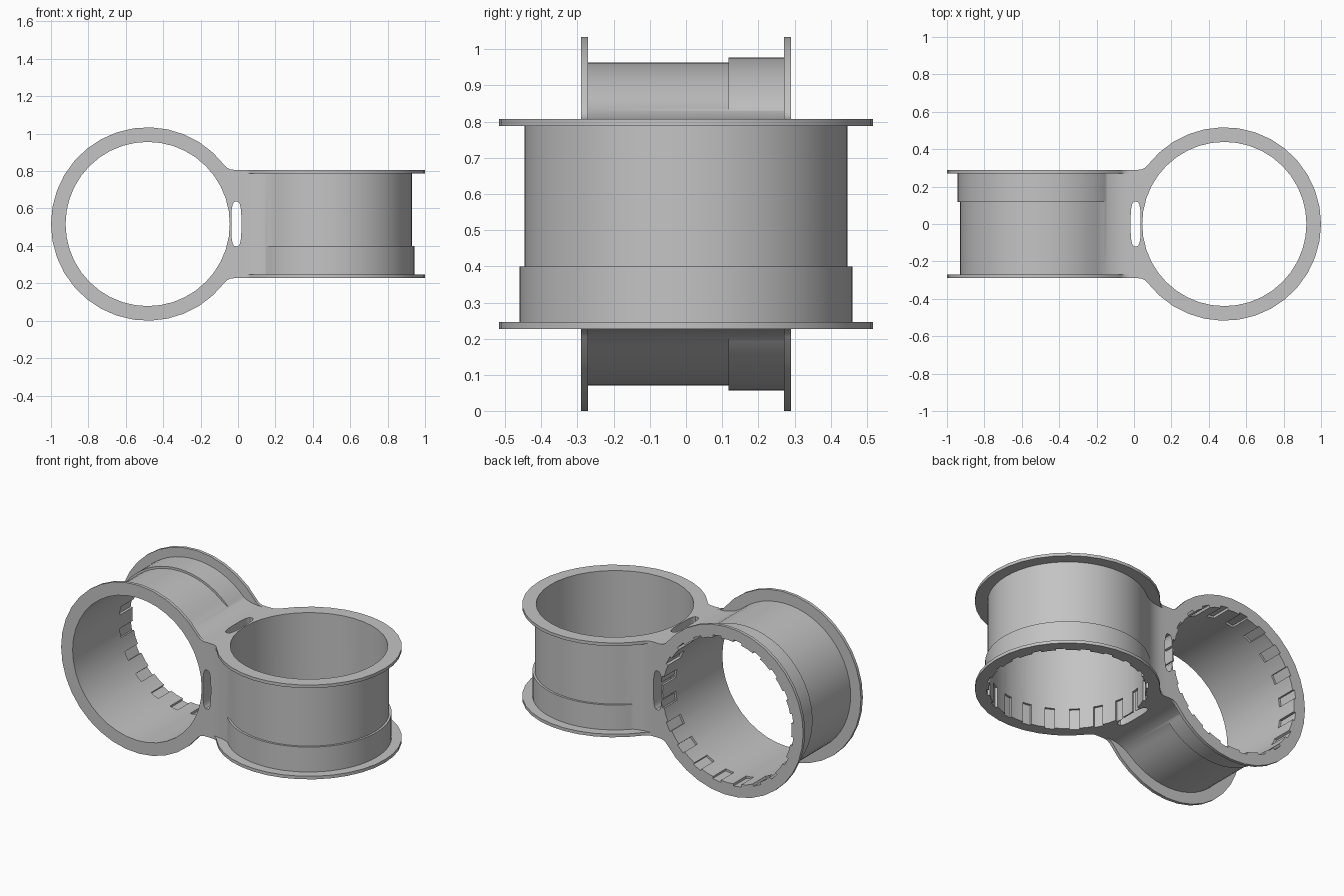
import bpy, bmesh
from math import pi, sin, cos, atan2, sqrt, copysign
from mathutils import Matrix

if "Cube" in bpy.data.objects:
    bpy.data.objects.remove(bpy.data.objects["Cube"])

CX, H, NECK = 0.483, 0.29, 0.29   # cuff centre, half height, neck half width
MID = 0.517                       # height of the centre

mat = bpy.data.materials.new("plain grey")
mat.diffuse_color = (0.55, 0.55, 0.55, 1)
mat.use_nodes = True
mat.node_tree.nodes["Principled BSDF"].inputs["Base Color"].default_value = mat.diffuse_color

# second cuff is the first one turned: (x, y, z) -> (-x, -z, -y)
SAME = Matrix()
TURN = Matrix(((-1, 0, 0, 0), (0, 0, -1, 0), (0, -1, 0, 0), (0, 0, 0, 1)))


def prism(name, outline, z0, z1, xf=SAME):
    bm = bmesh.new()
    f = bm.faces.new([bm.verts.new((x, y, z0)) for x, y in outline])
    top = bmesh.ops.extrude_face_region(bm, geom=[f])
    bmesh.ops.translate(bm, vec=(0, 0, z1 - z0),
                        verts=[v for v in top["geom"] if isinstance(v, bmesh.types.BMVert)])
    bm.transform(xf)
    bmesh.ops.recalc_face_normals(bm, faces=bm.faces)
    me = bpy.data.meshes.new(name)
    bm.to_mesh(me)
    bm.free()
    me.materials.append(mat)
    ob = bpy.data.objects.new(name, me)
    bpy.context.collection.objects.link(ob)
    return ob


def circle(r, n):
    return [(CX + r * cos(2 * pi * i / n), r * sin(2 * pi * i / n)) for i in range(n)]


def keyhole(r, fil, n):
    """Circle blended by a concave fillet into a straight neck ending at x = 0."""
    du = sqrt((r + fil) ** 2 - (NECK + fil) ** 2)
    a = atan2(NECK + fil, -du)                    # tangent point on the circle
    half = [(CX + r * cos(a * i / (n // 2)), r * sin(a * i / (n // 2)))
            for i in range(1, n // 2 + 1)]
    b0, b1 = a - pi, -pi / 2
    half += [(CX - du + fil * cos(b0 + (b1 - b0) * i / 8),
              NECK + fil + fil * sin(b0 + (b1 - b0) * i / 8)) for i in range(1, 9)]
    half.append((0, NECK))
    return [(CX + r, 0)] + half + [(x, -y) for x, y in reversed(half)]


def superellipse(cx, a, b, n=28):
    pw = lambda t: copysign(abs(t) ** 0.65, t)
    return [(cx + a * pw(cos(2 * pi * i / n + .01)), b * pw(sin(2 * pi * i / n + .01)))
            for i in range(n)]


def wedge(ang, half, r0, r1):
    return [(CX + r * cos(ang + s * half), r * sin(ang + s * half))
            for r, s in ((r0, -1), (r1, -1), (r1, 1), (r0, 1))]


def boolean(ob, others, op):
    for o in others:
        m = ob.modifiers.new("bool", 'BOOLEAN')
        m.operation, m.solver, m.object = op, 'EXACT', o
        bpy.context.view_layer.objects.active = ob
        bpy.ops.object.modifier_apply(modifier=m.name)
        bpy.data.objects.remove(o)


# one cuff: wall, thicker grip band and two flanges
body = prism("double_cuff", keyhole(0.447, 0.25, 40), -H + 0.01, H - 0.01)
boolean(body, [prism("band", circle(0.46, 64), -H + 0.005, -0.118),
               prism("flange_a", keyhole(0.517, 0.06, 28), -H, -H + 0.019),
               prism("flange_b", keyhole(0.517, 0.06, 28), H - 0.019, H)], 'UNION')

# bore, grip grooves and the two crossing strap slots
cuts = [prism("bore", circle(0.439, 40), -0.4, 0.4)]
cuts += [prism("groove", wedge(2 * pi * (i + .5) / 20, 0.062, 0.41, 0.452), -0.4, -0.165)
         for i in range(20)]
cuts += [prism("slot", superellipse(0.009, 0.027, 0.12), -0.4, 0.4, xf) for xf in (SAME, TURN)]
boolean(body, cuts, 'DIFFERENCE')

# open the neck end, then weld on the turned copy
bm = bmesh.new()
bm.from_mesh(body.data)
caps = [f for f in bm.faces if all(abs(v.co.x) < 1e-4 for v in f.verts)]
bmesh.ops.delete(bm, geom=caps, context='FACES')
copy = bmesh.ops.duplicate(bm, geom=bm.verts[:] + bm.edges[:] + bm.faces[:])["geom"]
bmesh.ops.transform(bm, matrix=TURN, verts=[v for v in copy if isinstance(v, bmesh.types.BMVert)])
bmesh.ops.remove_doubles(bm, verts=[v for v in bm.verts if abs(v.co.x) < 1e-4], dist=5e-4)
bm.transform(Matrix.Translation((0, 0, MID)))
bm.to_mesh(body.data)
bm.free()

bpy.ops.object.select_all(action='DESELECT')
body.select_set(True)
bpy.context.view_layer.objects.active = body
bpy.ops.object.shade_smooth_by_angle(angle=0.5)
